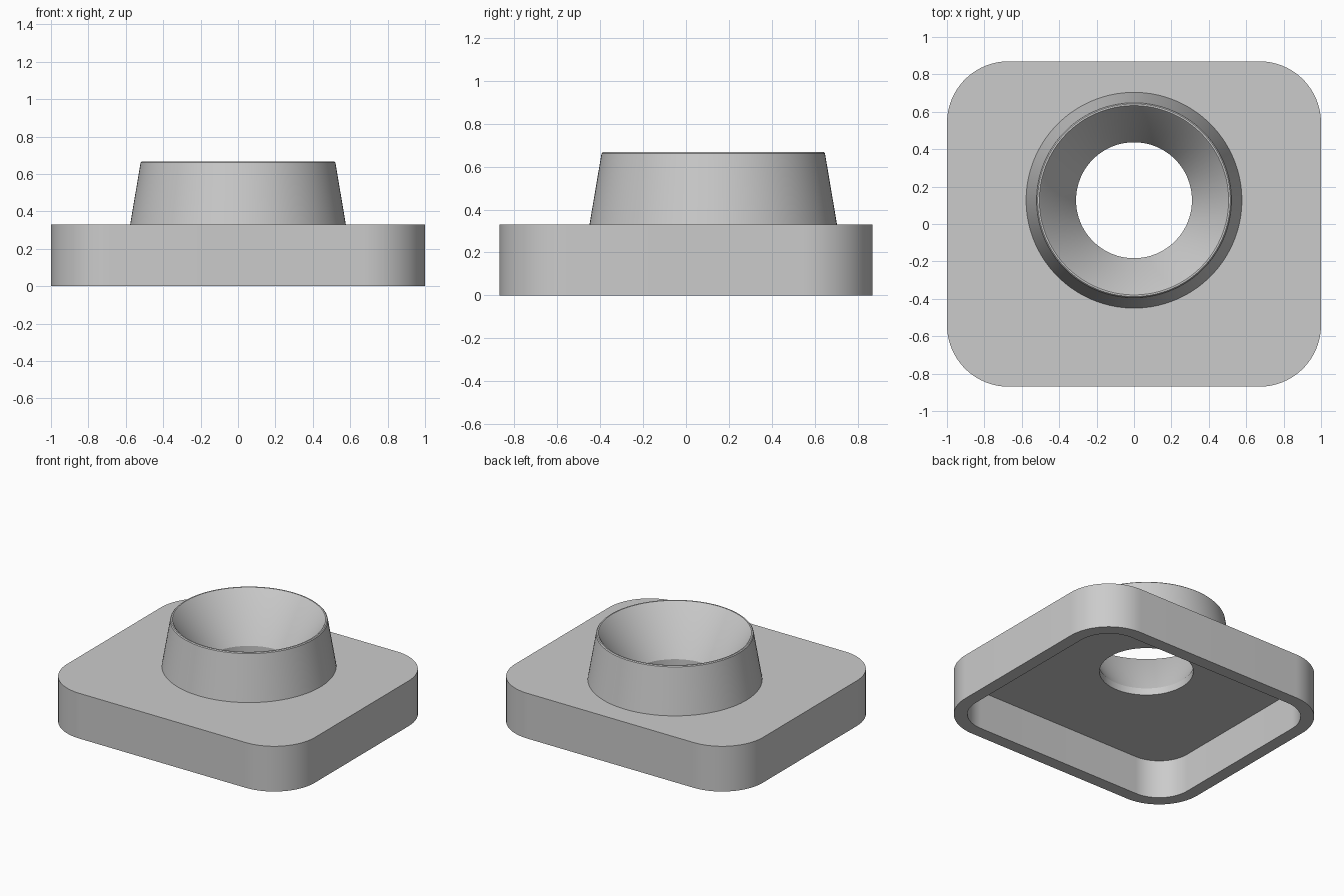
import bpy
import bmesh
from math import cos, sin, pi, radians

cube = bpy.data.objects.get("Cube")
if cube:
    bpy.data.objects.remove(cube, do_unlink=True)

CORNER_STEPS = 24                 # points per rounded corner
COUNT = 4 * CORNER_STEPS          # every ring has the same number of points
COLLAR_Y = 0.127                  # collar sits behind the plate's centre
HALF_X, HALF_Y, RADIUS = 1.0, 0.87, 0.33
WALL, CEILING, TOP, RIM = 0.09, 0.28, 0.33, 0.667
BORE, FOOT = 0.31, 0.577

grey = bpy.data.materials.new("plain grey")
grey.use_nodes = True
colour = (0.6, 0.6, 0.6, 1)
grey.diffuse_color = colour
grey.node_tree.nodes["Principled BSDF"].inputs["Base Color"].default_value = colour


def circle(r, z):
    angles = [2 * pi * (i + 0.5) / COUNT for i in range(COUNT)]
    return [(r * cos(a), COLLAR_Y + r * sin(a), z) for a in angles]


def rounded_rectangle(inset, z):
    r = RADIUS - inset
    cx, cy = HALF_X - RADIUS, HALF_Y - RADIUS
    points = []
    for q, (sx, sy) in enumerate([(1, 1), (-1, 1), (-1, -1), (1, -1)]):
        for i in range(CORNER_STEPS):
            a = pi / 2 * (q + i / (CORNER_STEPS - 1))
            points.append((sx * cx + r * cos(a), sy * cy + r * sin(a), z))
    return points


def loft(name, rings):
    bm = bmesh.new()
    loops = [[bm.verts.new(p) for p in ring] for ring in rings]
    for a, b in zip(loops, loops[1:]):
        for i in range(COUNT):
            j = (i + 1) % COUNT
            bm.faces.new((a[i], b[i], b[j], a[j]))
    mesh = bpy.data.meshes.new(name)
    bm.to_mesh(mesh)
    bm.free()
    mesh.materials.append(grey)
    obj = bpy.data.objects.new(name, mesh)
    bpy.context.collection.objects.link(obj)
    bpy.ops.object.select_all(action='DESELECT')
    obj.select_set(True)
    bpy.context.view_layer.objects.active = obj
    bpy.ops.object.shade_smooth_by_angle(angle=radians(25))
    return obj


# Tapered collar: short bore, inner funnel, thin softened rim, outer cone
loft("funnel_collar", [
    circle(BORE, CEILING),
    circle(BORE, TOP),
    circle(0.50, RIM - 0.006),
    circle(0.506, RIM),
    circle(0.515, RIM),
    circle(0.521, RIM - 0.006),
    circle(FOOT, TOP),
])

# Rounded base plate, hollow underneath, with the hole for the collar
loft("base_tray", [
    circle(FOOT, TOP),
    rounded_rectangle(0, TOP),
    rounded_rectangle(0, 0),
    rounded_rectangle(WALL, 0),
    rounded_rectangle(WALL, CEILING),
    circle(BORE, CEILING),
])
